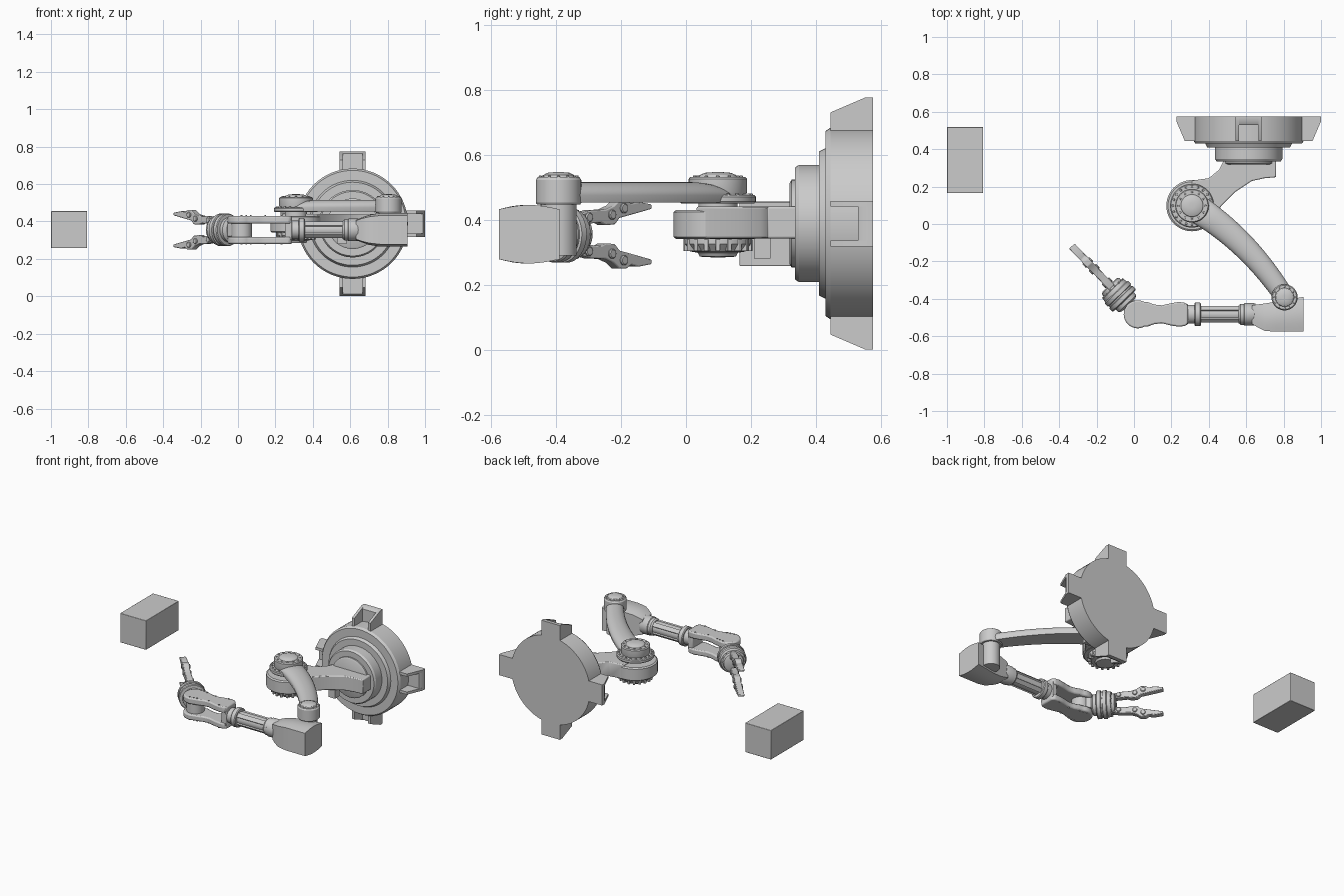
import bpy, bmesh, math
from math import sin, cos, pi
from mathutils import Matrix, Vector

if "Cube" in bpy.data.objects:
    bpy.data.objects.remove(bpy.data.objects["Cube"])

AZ = 0.355                                   # height of the forearm axis


def finish(name, bm, mat=None, bevel=0):
    bmesh.ops.recalc_face_normals(bm, faces=bm.faces)
    me = bpy.data.meshes.new(name)
    bm.to_mesh(me)
    bm.free()
    if mat:
        me.transform(mat)
    ob = bpy.data.objects.new(name, me)
    bpy.context.collection.objects.link(ob)
    bpy.ops.object.select_all(action='DESELECT')
    ob.select_set(True)
    bpy.context.view_layer.objects.active = ob
    bpy.ops.object.shade_smooth_by_angle(angle=math.radians(32))
    if bevel:
        m = ob.modifiers.new("edge", 'BEVEL')
        m.width, m.segments, m.limit_method = bevel, 2, 'ANGLE'
    return ob


def loft(name, rings, mat=None, bevel=0):
    """Skin a list of closed rings and cap both ends."""
    bm = bmesh.new()
    vs = [[bm.verts.new(p) for p in r] for r in rings]
    n = len(vs[0])
    for a, b in zip(vs, vs[1:]):
        for i in range(n):
            bm.faces.new((a[i], a[(i + 1) % n], b[(i + 1) % n], b[i]))
    bm.faces.new(vs[0])
    bm.faces.new(vs[-1])
    return finish(name, bm, mat, bevel)


def lathe(name, prof, mat, seg=40):
    """Turn (radius, height) points about local z."""
    return loft(name, [[(r * cos(2 * pi * i / seg), r * sin(2 * pi * i / seg), h)
                        for i in range(seg)] for r, h in prof], mat)


def prism(name, pts, lo, hi, mat=None, bevel=0):
    """Extrude an outline along local z."""
    return loft(name, [[(x, y, z) for x, y in pts] for z in (lo, hi)], mat, bevel)


def box(name, lo, hi, mat=None, bevel=0):
    (x0, y0, z0), (x1, y1, z1) = lo, hi
    return prism(name, [(x0, y0), (x1, y0), (x1, y1), (x0, y1)], z0, z1, mat, bevel)


def studs(name, n, rad, z, r, h, mat):
    """Ring of small bolts."""
    bm = bmesh.new()
    for i in range(n):
        a = 2 * pi * i / n
        bmesh.ops.create_cone(bm, cap_ends=True, segments=8, radius1=r, radius2=r * .7, depth=h,
                              matrix=Matrix.Translation((rad * cos(a), rad * sin(a), z)))
    return finish(name, bm, mat)


def frame(o, x, y, z):
    m = Matrix((x, y, z)).transposed().to_4x4()
    m.translation = o
    return m


T = Matrix.Translation

# Wall base: local z points out of the wall toward -y
BX, BZ = 0.613, 0.388
base = frame((BX, 0.575, BZ), (1, 0, 0), (0, 0, 1), (0, -1, 0))
lathe("wall_base", [(.295, 0), (.295, .13), (.285, .145), (.232, .145), (.222, .165), (.18, .165),
                    (.18, .228), (.172, .24)], base, 64)
lathe("base_inner_ring", [(.135, .23), (.135, .25), (.125, .256)], base, 48)
# Four hollow mounting tabs
side = [(.27, 0), (.387, 0), (.387, .025), (.342, .13), (.27, .13)]
for k in range(4):
    rot = base @ Matrix.Rotation(k * pi / 2, 4, 'Z')
    stand = rot @ frame((0, 0, 0), (1, 0, 0), (0, 0, 1), (0, -1, 0))
    for s in (-1, 1):
        a, b = sorted((s * .052, s * .07))
        prism(f"tab_wall_{k}_{s}", side, a, b, stand)
    prism(f"tab_plate_{k}", [(.27, 0), (.387, 0), (.387, .025), (.375, .045), (.27, .045)],
          -.053, .053, stand)

# Bracket from the base to the shoulder
JX, JY = .31, .098
prism("shoulder_bracket", [(.49, .36), (.455, .29), (.40, .245), (.31, .232), (.31, .1), (.42, .03),
                           (.47, .1), (.54, .17), (.63, .23), (.70, .245), (.76, .25), (.76, .36)],
      .342, .44, None, .006)
box("bracket_foot", (.53, .21, .28), (.58, .26, .345))

# Shoulder joint
sh = T((JX, JY, 0))
lathe("shoulder_hub", [(.128, .34), (.137, .347), (.137, .423), (.128, .43)], sh, 48)
lathe("shoulder_lower_cap", [(.105, .345), (.105, .325), (.085, .302), (.062, .298),
                             (.055, .286), (.02, .284)], sh)
for i in range(18):
    box(f"cap_rib_{i}", (.08, -.007, .303), (.107, .007, .34),
        sh @ Matrix.Rotation(i * pi / 9, 4, 'Z'), .002)
lathe("shoulder_shaft", [(.06, .42), (.06, .455)], sh)
lathe("shoulder_bolt_ring", [(.113, .45), (.117, .455), (.117, .47), (.112, .475)], sh, 48)
studs("shoulder_bolts", 20, .102, .477, .007, .008, sh)
lathe("shoulder_head", [(.085, .47), (.09, .485), (.09, .525), (.085, .531), (.06, .531), (.056, .537),
                        (.04, .544), (.015, .546)], sh)
studs("shoulder_head_bolts", 12, .072, .532, .006, .006, sh)

# Upper arm: curved, flat underneath and rounded on top
p0, p1, p2 = Vector((JX, JY, 0)), Vector((.60, -.075, 0)), Vector((.805, -.39, 0))
rings = []
for i in range(25):
    t = i / 24
    p = p0 * (1 - t) ** 2 + p1 * 2 * t * (1 - t) + p2 * t * t
    d = ((p1 - p0) * (1 - t) + (p2 - p1) * t).normalized()
    nrm = Vector((-d.y, d.x, 0))
    w = .077 - .024 * t
    top = .515 - .03 * max(0, 1 - t / .2) ** 2
    sec = [(w * cos(a), .475 + (top - .475) * sin(a)) for a in [pi * j / 12 for j in range(13)]]
    sec += [(-w * .93, .452), (w * .93, .452)]
    rings.append([p + nrm * u + Vector((0, 0, z)) for u, z in sec])
loft("upper_arm", rings)

# Elbow joint
el = T((.805, -.392, 0))
lathe("elbow_post", [(.055, .29), (.055, .455)], el)
lathe("elbow_head", [(.066, .446), (.07, .452), (.07, .522), (.064, .531), (.05, .531), (.047, .537),
                     (.035, .544), (.012, .546)], el)
studs("elbow_bolts", 12, .057, .532, .005, .006, el)

# Elbow housing: bulged section that widens toward the end
rings = []
for x, ya, yb, zh, bulge in [(.632, -.535, -.435, .05, .004), (.66, -.552, -.43, .06, .006),
                             (.70, -.572, -.425, .07, .01), (.76, -.575, -.415, .077, .013),
                             (.905, -.575, -.39, .077, .013)]:
    ring = []
    for s in (-1, 1):
        for j in range(9):
            u = j / 8
            y = ya + (yb - ya) * (u if s < 0 else 1 - u)
            ring.append((x, y, AZ + s * (zh + bulge * sin(pi * u))))
    rings.append(ring)
loft("elbow_housing", rings)

# Forearm rod with collars: local z runs toward -x
fore = frame((.64, -.483, AZ), (0, 1, 0), (0, 0, 1), (-1, 0, 0))
lathe("forearm_rod", [(.042, 0), (.042, .36)], fore, 24)
for i in range(4):
    box(f"rod_rail_{i}", (.036, -.014, 0), (.048, .014, .30),
        fore @ Matrix.Rotation(i * pi / 2 + pi / 4, 4, 'Z'))
lathe("rod_collar_rear", [(.056, -.01), (.06, .0), (.06, .05), (.056, .053), (.056, .07), (.048, .08)], fore)
lathe("rod_collar_front", [(.058, .282), (.063, .287), (.063, .312), (.058, .317)], fore)
lathe("rod_neck", [(.05, .315), (.05, .36)], fore)

# Fork: two waisted plates joined at the rear
px, py = .02, -.483
half = [(.29, .045), (.275, .062), (.24, .066), (.20, .06), (.15, .048), (.11, .052), (.07, .066)]
half += [(px + .075 * cos(a), .075 * sin(a)) for a in [pi * j / 18 for j in range(6, 18)]]
outline = [(x, py + y) for x, y in half] + [(px - .075, py)] + [(x, py - y) for x, y in reversed(half)]
for nm, a, b in (("upper", .388, .43), ("lower", .28, .318)):
    prism(f"fork_plate_{nm}", outline, a, b, None, .008)
    bm = bmesh.new()
    z = .43 if nm == "upper" else .28
    for x, y in half[2:12:2]:
        for s in (-1, 1):
            bmesh.ops.create_cone(bm, cap_ends=True, segments=8, radius1=.005, radius2=.005, depth=.008,
                                  matrix=T((x * .97, py + s * y * .8, z)))
    finish(f"fork_rivets_{nm}", bm)
box("fork_bridge", (.25, py - .056, .30), (.288, py + .056, .41), None, .006)
lathe("wrist_barrel", [(.055, .31), (.055, .40)], T((px, py, 0)))

# Wrist drum: local z runs along the hand
ang = math.radians(134)
d = Vector((cos(ang), sin(ang), 0))
hand = frame((px, py, AZ), (-d.y, d.x, 0), (0, 0, 1), d)
box("wrist_tongue", (-.04, -.036, 0), (.04, .036, .10), hand, .006)
lathe("wrist_drum", [(.05, .07), (.066, .08), (.066, .10), (.083, .102), (.087, .107), (.087, .128),
                     (.08, .131), (.08, .139), (.087, .142), (.087, .163), (.08, .168), (.076, .19),
                     (.066, .193), (.062, .212), (.05, .218)], hand, 48)
studs("drum_bolts", 14, .072, .192, .006, .008, hand)

# Gripper: mirrored pair of fingers
finger = [(.2, .03), (.29, .036), (.31, .028), (.35, .03), (.37, .05), (.41, .058), (.45, .066),
          (.507, .078), (.507, .092), (.45, .1), (.42, .094), (.40, .106), (.37, .106), (.345, .088),
          (.31, .076), (.25, .074), (.2, .064)]
knuckles = [(.235, .052), (.335, .06), (.385, .08)]
for nm, s in (("upper", 1), ("lower", -1)):
    m = frame((px, py, AZ), d, (0, 0, s), Vector((d.y, -d.x, 0)) * s)
    prism(f"finger_{nm}", [p for p in finger], -.02, .02, m, .004)
    for i, (u, v) in enumerate(knuckles):
        lathe(f"finger_{nm}_pin_{i}", [(.012, -.027), (.015, -.024), (.015, .024), (.012, .027)],
              m @ T((u, v, 0)), 16)

# Separate storage crate
box("crate", (-1, .165, .257), (-.806, .518, .455), None, .003)
